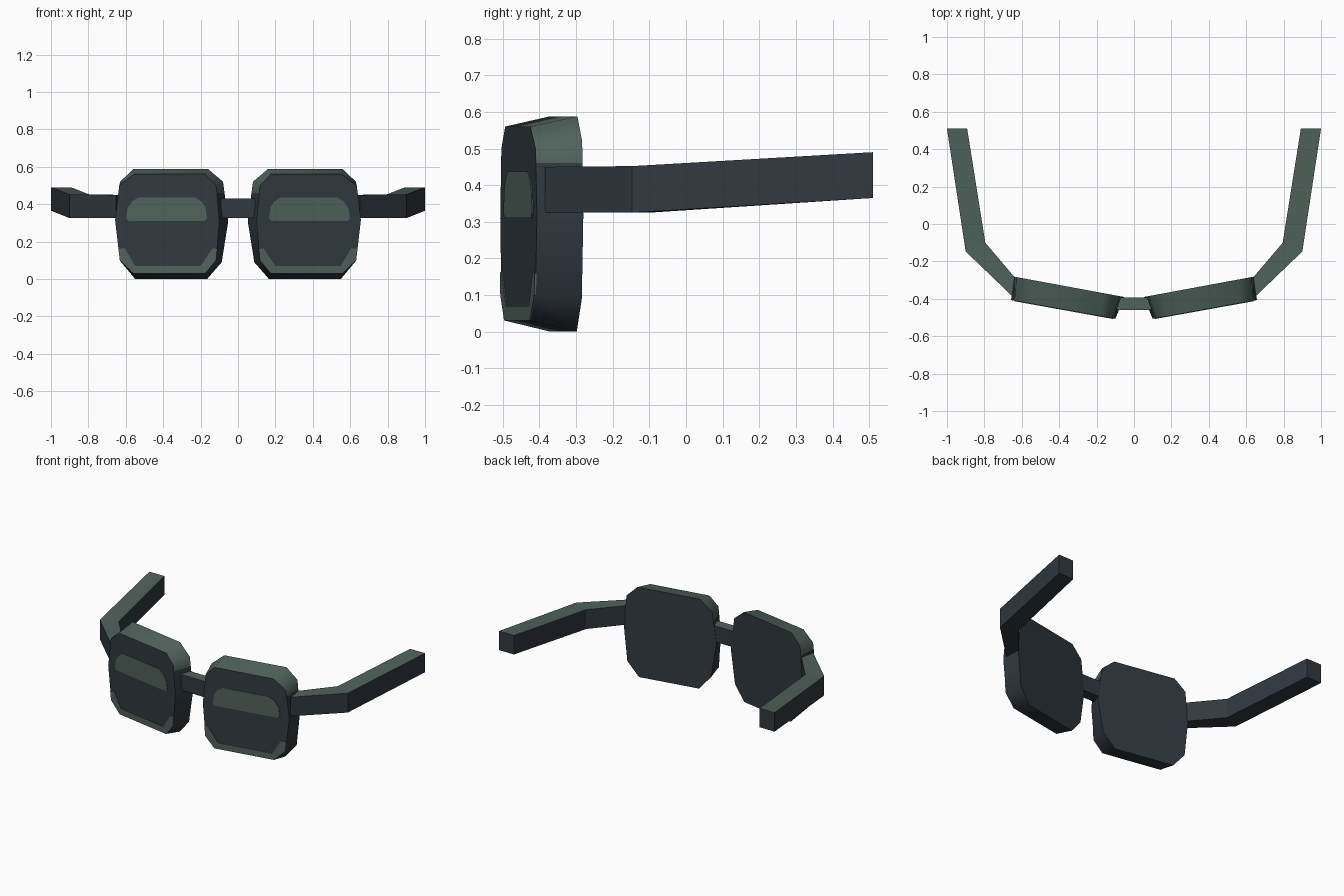
import bpy, bmesh
from mathutils import Vector

if "Cube" in bpy.data.objects:
    bpy.data.objects.remove(bpy.data.objects["Cube"])


def material(name, rgb):
    m = bpy.data.materials.new(name)
    m.diffuse_color = (*rgb, 1)
    m.use_nodes = True
    m.node_tree.nodes["Principled BSDF"].inputs["Base Color"].default_value = m.diffuse_color
    return m


SLATE = material("dark slate", (0.030, 0.041, 0.052))
GREEN = material("grey green", (0.078, 0.125, 0.104))


def loft(name, rings, is_green, cut_z=None):
    """Skin matching rings of points, cap both ends, colour faces by a rule."""
    bm = bmesh.new()
    rows = [[bm.verts.new(p) for p in ring] for ring in rings]
    n = len(rows[0])
    for a, b in zip(rows, rows[1:]):
        for i in range(n):
            j = (i + 1) % n
            bm.faces.new((a[i], a[j], b[j], b[i]))
    bm.faces.new(rows[0])
    bm.faces.new(rows[-1])
    if cut_z is not None:
        bmesh.ops.bisect_plane(bm, geom=bm.verts[:] + bm.edges[:] + bm.faces[:],
                               plane_co=(0, 0, cut_z), plane_no=(0, 0, 1))
    bmesh.ops.recalc_face_normals(bm, faces=bm.faces[:])
    bm.normal_update()
    for f in bm.faces:
        f.material_index = int(is_green(f))
    me = bpy.data.meshes.new(name)
    bm.to_mesh(me)
    bm.free()
    me.materials.append(SLATE)
    me.materials.append(GREEN)
    ob = bpy.data.objects.new(name, me)
    bpy.context.collection.objects.link(ob)
    return ob


def front_y(x):
    return -0.525 + 0.18 * x


def back_y(x):
    return -0.40 + 0.185 * x


def top_face(f):
    return f.normal.z > 0.7


def rim_top(f):
    return abs(f.normal.y) < 0.8 and f.calc_center_median().z > 0.46


# Outlines in x, z for the right-hand side
FRONT = [(0.175, 0.56), (0.555, 0.56), (0.635, 0.50), (0.657, 0.315), (0.632, 0.10),
         (0.56, 0.03), (0.175, 0.03), (0.117, 0.10), (0.10, 0.31), (0.117, 0.50)]
BACK = [(0.16, 0.588), (0.56, 0.588), (0.63, 0.52), (0.647, 0.315), (0.625, 0.09),
        (0.55, 0.0), (0.165, 0.0), (0.087, 0.09), (0.052, 0.31), (0.08, 0.52)]
GLINT = [(0.165, 0.325), (0.175, 0.385), (0.195, 0.415), (0.23, 0.437), (0.53, 0.437),
         (0.565, 0.415), (0.59, 0.38), (0.598, 0.325), (0.585, 0.31), (0.18, 0.31)]
LOWER = [(0.112, 0.16), (0.117, 0.10), (0.175, 0.03), (0.56, 0.03), (0.632, 0.10),
         (0.639, 0.16), (0.605, 0.165), (0.55, 0.07), (0.20, 0.07), (0.135, 0.165)]
# Arm stations: outer x, y, inner x, y, bottom z, top z
ARM = [(0.652, -0.385, 0.638, -0.285, 0.325, 0.45),
       (0.90, -0.147, 0.795, -0.10, 0.325, 0.452),
       (1.0, 0.51, 0.892, 0.51, 0.365, 0.49)]

for side, s in (("left", -1), ("right", 1)):
    # Lens block with tapered rim
    lens = loft(side + "_lens",
                [[Vector((s * x, front_y(x), z)) for x, z in FRONT],
                 [Vector((s * x, back_y(x), z)) for x, z in BACK]], rim_top, 0.46)
    bpy.ops.object.select_all(action='DESELECT')
    lens.select_set(True)
    bpy.context.view_layer.objects.active = lens
    bpy.ops.object.shade_smooth_by_angle(angle=1.0)

    # Painted reflections as thin plates on the lens front
    for part, shape in (("upper_reflection", GLINT), ("lower_reflection", LOWER)):
        loft(side + "_" + part,
             [[Vector((s * x, front_y(x) + d, z)) for x, z in shape]
              for d in (-0.003, 0.002)], lambda f: True)

    # Bent temple arm
    loft(side + "_arm",
         [[Vector((s * ox, oy, lo)), Vector((s * ox, oy, hi)),
           Vector((s * ix, iy, hi)), Vector((s * ix, iy, lo))]
          for ox, oy, ix, iy, lo, hi in ARM], top_face)

# Nose bridge
loft("bridge",
     [[Vector((x, y, z)) for y, z in
       ((-0.46, 0.325), (-0.46, 0.43), (-0.392, 0.43), (-0.392, 0.325))]
      for x in (-0.09, 0.09)], top_face)
